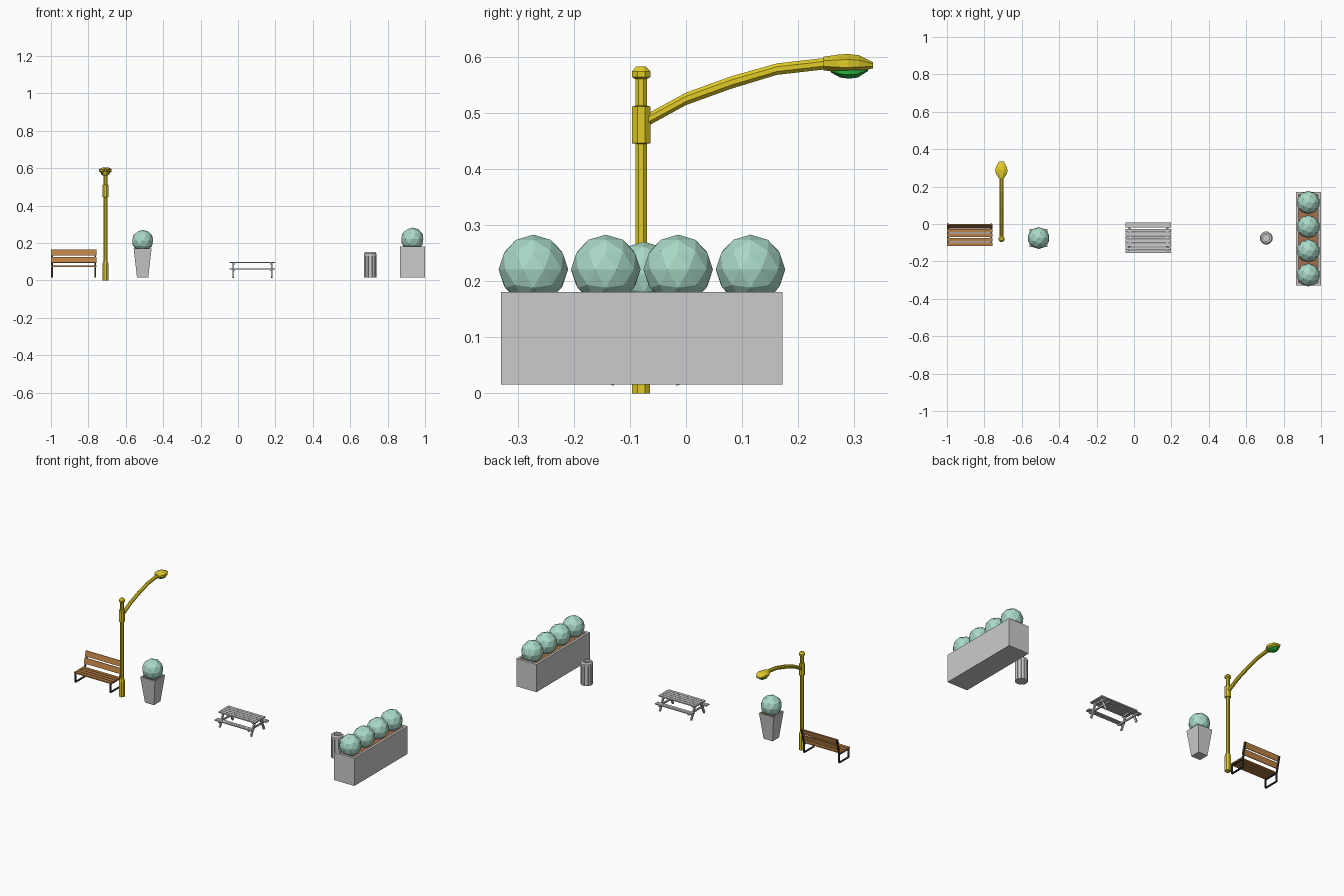
import bpy, bmesh, math
from mathutils import Vector, Matrix

if "Cube" in bpy.data.objects:
    bpy.data.objects.remove(bpy.data.objects["Cube"])


def material(name, rgb):
    m = bpy.data.materials.new(name)
    m.diffuse_color = (*rgb, 1)
    m.use_nodes = True
    m.node_tree.nodes["Principled BSDF"].inputs["Base Color"].default_value = m.diffuse_color
    return m


YELLOW = material("yellow_metal", (0.75, 0.60, 0.02))
GREEN = material("green_lens", (0.02, 0.45, 0.05))
WOOD = material("wood", (0.50, 0.22, 0.06))
BLACK = material("black_metal", (0.04, 0.04, 0.04))
SOIL = material("soil", (0.36, 0.16, 0.07))
LEAF = material("leaves", (0.40, 0.70, 0.57))


def finish(name, bm, mat=None):
    bmesh.ops.recalc_face_normals(bm, faces=bm.faces)
    me = bpy.data.meshes.new(name)
    bm.to_mesh(me)
    bm.free()
    ob = bpy.data.objects.new(name, me)
    bpy.context.collection.objects.link(ob)
    if mat:
        me.materials.append(mat)
    return ob


def loft(name, rings, mat=None, closed=False):
    """Skin a list of point rings; cap the ends, or join last to first."""
    bm = bmesh.new()
    vs = [[bm.verts.new(p) for p in r] for r in rings]
    pairs = list(zip(vs, vs[1:]))
    if closed:
        pairs.append((vs[-1], vs[0]))
    for a, b in pairs:
        for i in range(len(a)):
            j = (i + 1) % len(a)
            bm.faces.new((a[i], a[j], b[j], b[i]))
    if not closed:
        bm.faces.new(vs[0])
        bm.faces.new(vs[-1])
    return finish(name, bm, mat)


def lathe(name, x, y, profile, n, mat=None, closed=False):
    ang = [2 * math.pi * (i + 0.5) / n for i in range(n)]
    return loft(name, [[(x + r * math.cos(a), y + r * math.sin(a), z) for a in ang]
                       for r, z in profile], mat, closed)


def square_rings(x, y, levels):
    return [[(x + sx * hx, y + sy * hy, z) for sx, sy in
             ((-1, -1), (1, -1), (1, 1), (-1, 1))] for hx, hy, z in levels]


def box(name, x0, x1, y0, y1, z0, z1, mat=None, tilt=0):
    bm = bmesh.new()
    bmesh.ops.create_cube(bm, size=1)
    m = (Matrix.Translation(((x0 + x1) / 2, (y0 + y1) / 2, (z0 + z1) / 2))
         @ Matrix.Rotation(tilt, 4, 'X')
         @ Matrix.Diagonal((x1 - x0, y1 - y0, z1 - z0, 1)))
    bm.transform(m)
    return finish(name, bm, mat)


def bar(name, x, p, q, w, t, mat=None):
    """Bar in the plane x, from (y, z) p to q; w along x, t across."""
    p, q = Vector(p), Vector(q)
    d = (q - p).normalized()
    n = Vector((-d.y, d.x)) * t / 2
    quad = [p + n, q + n, q - n, p - n]
    return loft(name, [[(x + s * w / 2, v.x, v.y) for v in quad] for s in (-1, 1)], mat)


def bush(name, x, y, z, r):
    bm = bmesh.new()
    bmesh.ops.create_icosphere(bm, subdivisions=2, radius=r)
    bm.transform(Matrix.Translation((x, y, z)))
    return finish(name, bm, LEAF)


G = 0.016  # standing height of the furniture

# Bench: seat slats, tilted back slats, black side frames
for i in range(4):
    y = -0.117 + i * 0.0235
    box("bench_seat_slat", -1, -0.757, y, y + 0.019, 0.072, 0.079, WOOD)
for z, y in ((0.110, -0.017), (0.149, -0.007)):
    box("bench_back_slat", -1, -0.757, y - 0.003, y + 0.003, z - 0.016, z + 0.016,
        WOOD, -0.25)
for x in (-0.994, -0.763):
    path = [(-0.022, 0.069), (-0.112, 0.069), (-0.112, G + 0.003),
            (-0.022, G + 0.003), (-0.022, 0.069), (0.001, 0.160)]
    for p, q in zip(path, path[1:]):
        bar("bench_frame", x, p, q, 0.009, 0.006, BLACK)

# Street lamp: octagonal post with base, collar and cap
LX, LY = -0.709, -0.08
lathe("lamp_post", LX, LY, [
    (0.0175, 0), (0.0175, 0.09), (0.011, 0.11), (0.011, 0.445), (0.0178, 0.446),
    (0.0178, 0.511), (0.011, 0.513), (0.011, 0.56), (0.0178, 0.564),
    (0.0178, 0.574), (0.009, 0.583)], 8, YELLOW)


def lamp_rings(sections):
    """Elliptical eight-sided sections (y, z, half width, half height)."""
    return [[(LX + w * math.cos(a), y, z + h * math.sin(a))
             for a in [math.pi * (k + 0.5) / 4 for k in range(8)]]
            for y, z, w, h in sections]


loft("lamp_arm", lamp_rings([
    (-0.075, 0.484, 0.011, 0.012), (0, 0.525, 0.011, 0.012), (0.08, 0.554, 0.011, 0.012),
    (0.162, 0.578, 0.011, 0.011), (0.25, 0.588, 0.011, 0.011)]), YELLOW)
loft("lamp_head", lamp_rings([
    (0.245, 0.588, 0.015, 0.013), (0.270, 0.588, 0.032, 0.017),
    (0.288, 0.588, 0.036, 0.0185), (0.308, 0.588, 0.030, 0.016),
    (0.333, 0.585, 0.014, 0.006)]), YELLOW)
loft("lamp_lens", lamp_rings([
    (0.258, 0.575, 0.010, 0.003), (0.275, 0.574, 0.022, 0.012),
    (0.290, 0.573, 0.025, 0.013), (0.306, 0.574, 0.020, 0.012),
    (0.324, 0.577, 0.008, 0.003)]), GREEN)

# Tapered planter with one bush
PX, PY = -0.51, -0.075
loft("small_planter", square_rings(PX, PY, [
    (0.030, 0.030, G), (0.048, 0.048, 0.171), (0.040, 0.040, 0.171),
    (0.039, 0.039, 0.160)]))
box("small_planter_soil", PX - 0.039, PX + 0.039, PY - 0.039, PY + 0.039,
    0.158, 0.163, SOIL)
bush("small_bush", PX, PY, 0.212, 0.0585)

# Picnic table: top planks, benches and splayed legs
TX, TY = 0.077, -0.073
for i in range(5):
    y = TY + (i - 2) * 0.0195
    box("table_plank", TX - 0.122, TX + 0.122, y - 0.0085, y + 0.0085, 0.093, 0.100)
for s in (-1, 1):
    for d in (0.0605, 0.0755):
        y = TY + s * d
        box("table_bench_plank", TX - 0.122, TX + 0.122, y - 0.0068, y + 0.0068,
            0.059, 0.065)
    x = TX + s * 0.097
    bar("table_bench_beam", x, (TY - 0.08, 0.055), (TY + 0.08, 0.055), 0.008, 0.009)
    bar("table_top_beam", x, (TY - 0.044, 0.089), (TY + 0.044, 0.089), 0.008, 0.009)
    for t in (-1, 1):
        bar("table_leg", x + s * 0.006, (TY + t * 0.062, G), (TY + t * 0.026, 0.092),
            0.008, 0.012)

# Litter bin: drum with upright slats and a ring lid
BX, BY = 0.707, -0.075
lathe("bin_drum", BX, BY, [(0.030, G), (0.030, 0.138)], 12)
lathe("bin_lid", BX, BY, [(0.035, 0.132), (0.035, 0.143), (0.028, 0.151),
                          (0.018, 0.151), (0.018, 0.132)], 12, closed=True)
for i in range(12):
    ob = box("bin_slat", 0.029, 0.0335, -0.0065, 0.0065, G, 0.132)
    ob.location = (BX, BY, 0)
    ob.rotation_euler.z = math.tau * i / 12

# Long planter with soil and a row of bushes
QX, QY = 0.932, -0.079
loft("long_planter", square_rings(QX, QY, [
    (0.0665, 0.251, G), (0.0665, 0.251, 0.181), (0.052, 0.236, 0.181),
    (0.052, 0.236, 0.168)]))
box("long_planter_soil", QX - 0.052, QX + 0.052, QY - 0.236, QY + 0.236,
    0.166, 0.172, SOIL)
for i in range(4):
    bush("row_bush", QX, -0.272 + i * 0.129, 0.221, 0.062)
